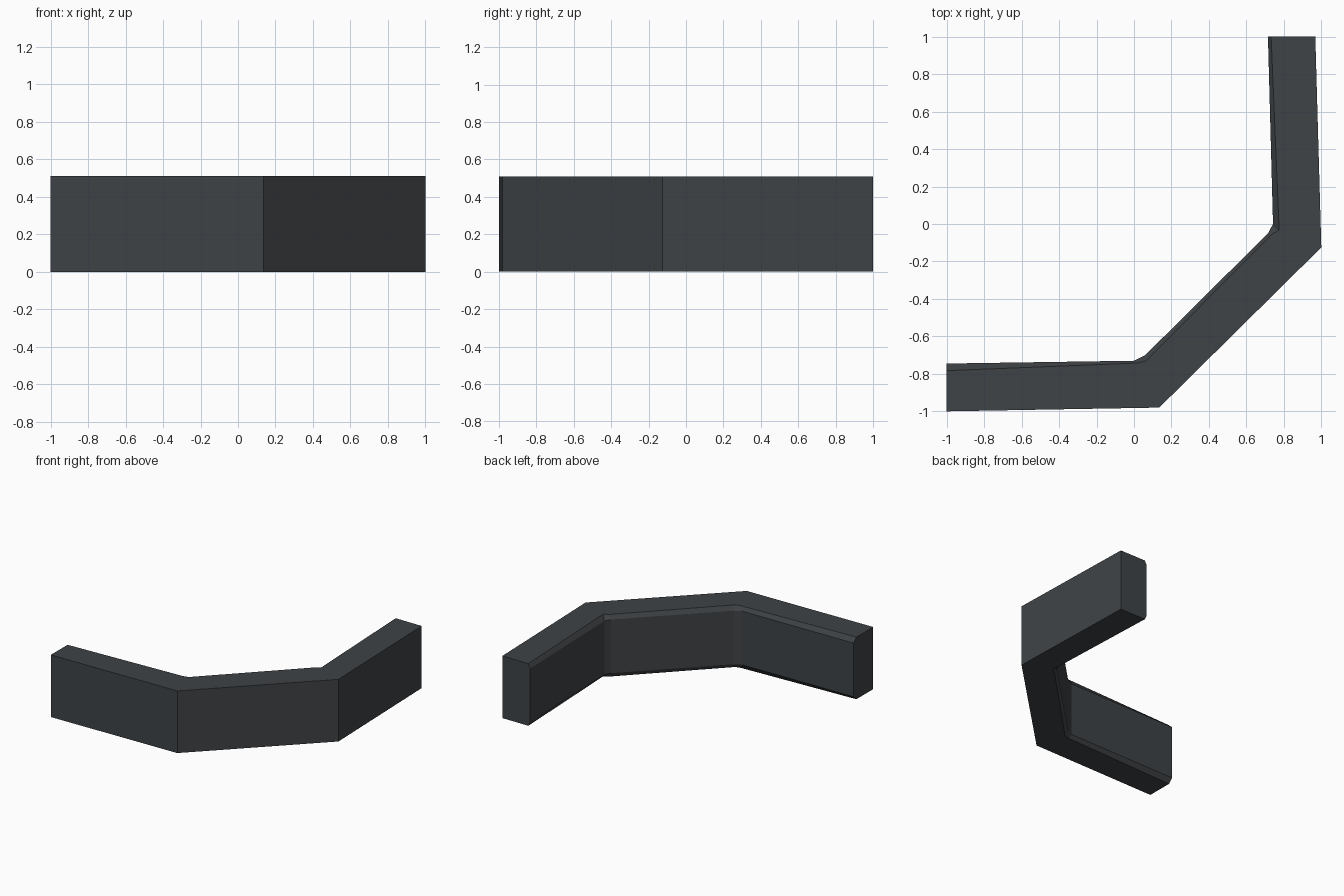
import bpy, bmesh

if "Cube" in bpy.data.objects:
    bpy.data.objects.remove(bpy.data.objects["Cube"])

HEIGHT = 0.51
CHAMFER = 0.035

# Plan outlines: outer wall, inner wall, and inner rim of the top/bottom faces
outer = [(-1, -1), (0.135, -0.98), (1.0, -0.125), (0.968, 1)]
outer_at = [0, 1, 1, 2, 2, 3]          # outer corner used at each station
inner = [(-1, -0.745), (0.0, -0.73), (0.06, -0.70),
         (0.715, -0.05), (0.742, 0.0), (0.715, 1)]
rim = [(-1, -0.783), (0.02, -0.742), (0.065, -0.73),
       (0.735, -0.055), (0.775, -0.033), (0.732, 1)]

bm = bmesh.new()


def ring(i):
    """Cross-section of the wall at one station, chamfered on the inner side."""
    o, n, r = outer[outer_at[i]], inner[i], rim[i]
    section = [(*o, 0), (*r, 0), (*n, CHAMFER), (*n, HEIGHT - CHAMFER),
               (*r, HEIGHT), (*o, HEIGHT)]
    return [bm.verts.new(p) for p in section]


# Sweep the section along the bent path and cap both ends
rings = [ring(i) for i in range(len(inner))]
for a, b in zip(rings, rings[1:]):
    for k in range(6):
        j = (k + 1) % 6
        bm.faces.new((a[k], a[j], b[j], b[k]))
bm.faces.new(rings[0])
bm.faces.new(rings[-1])
bmesh.ops.remove_doubles(bm, verts=bm.verts[:], dist=0.0001)
bmesh.ops.recalc_face_normals(bm, faces=bm.faces[:])

mesh = bpy.data.meshes.new("bent_wall")
bm.to_mesh(mesh)
bm.free()
wall = bpy.data.objects.new("bent_wall", mesh)
bpy.context.collection.objects.link(wall)

# Dark slate colour
slate = bpy.data.materials.new("dark slate")
slate.diffuse_color = (0.05, 0.056, 0.062, 1)
slate.use_nodes = True
slate.node_tree.nodes["Principled BSDF"].inputs["Base Color"].default_value = slate.diffuse_color
mesh.materials.append(slate)
